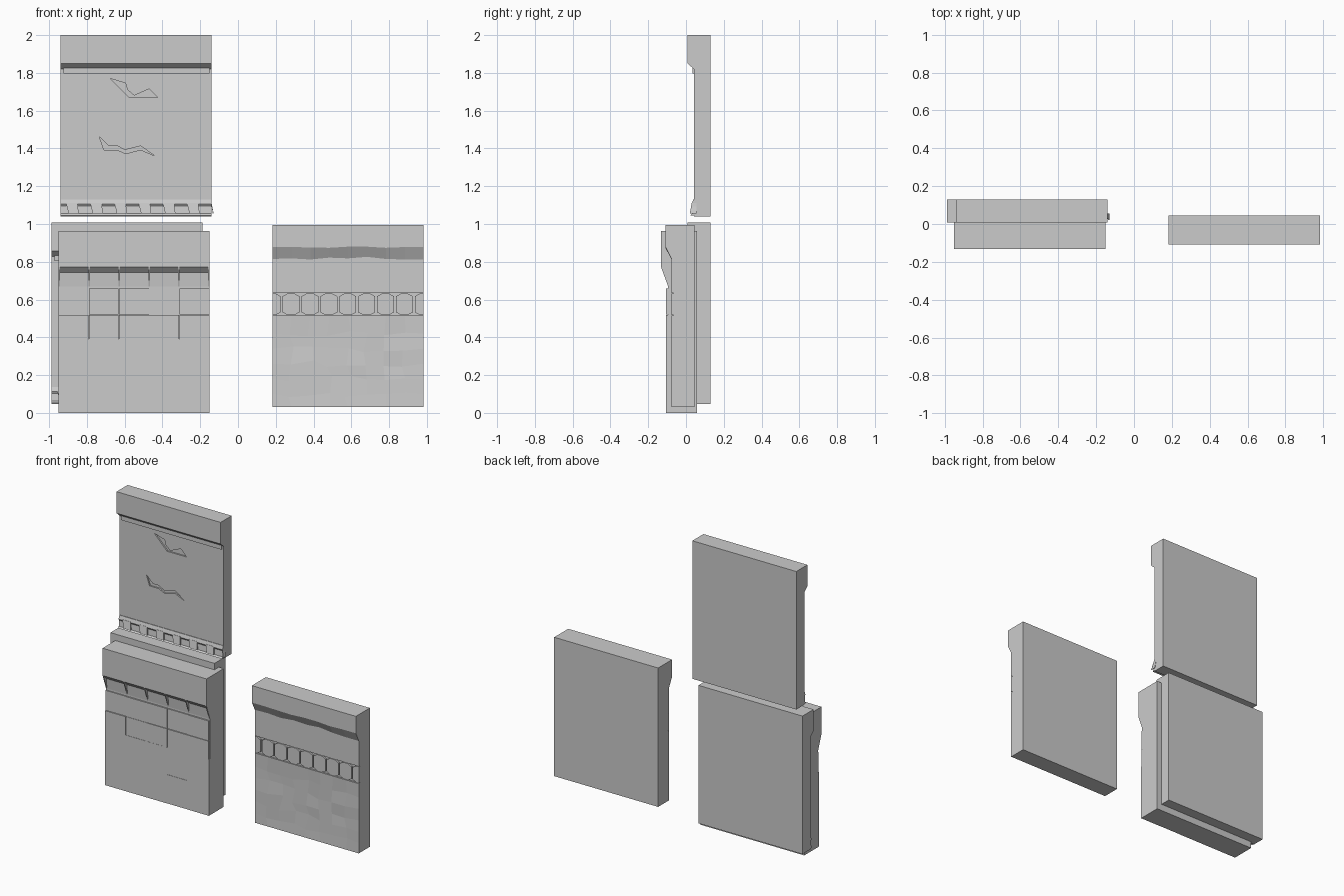
import bpy, bmesh, math, random

if "Cube" in bpy.data.objects:
    bpy.data.objects.remove(bpy.data.objects["Cube"])
random.seed(4)


def finish(name, bm):
    bmesh.ops.recalc_face_normals(bm, faces=bm.faces[:])
    me = bpy.data.meshes.new(name)
    bm.to_mesh(me)
    bm.free()
    ob = bpy.data.objects.new(name, me)
    bpy.context.collection.objects.link(ob)
    return ob


def prism(bm, front, back):
    """Close two matching loops of points into a solid."""
    a = [bm.verts.new(p) for p in front]
    b = [bm.verts.new(p) for p in back]
    n = len(a)
    bm.faces.new(a)
    bm.faces.new(b[::-1])
    for i in range(n):
        bm.faces.new((a[i], b[i], b[(i + 1) % n], a[(i + 1) % n]))


def extrude_x(bm, profile, x0, x1):
    prism(bm, [(x0, y, z) for y, z in profile], [(x1, y, z) for y, z in profile])


def extrude_y(bm, outline, y0, y1):
    prism(bm, [(x, y0, z) for x, z in outline], [(x, y1, z) for x, z in outline])


def box(bm, x0, x1, y0, y1, z0, z1):
    extrude_x(bm, [(y0, z0), (y1, z0), (y1, z1), (y0, z1)], x0, x1)


# Cracked plaster panels with a toothed skirting (upper one and lower rear one)
CRACKS = [
    [(-.675, 1.77), (-.595, 1.745), (-.585, 1.71), (-.55, 1.68),
     (-.47, 1.715), (-.425, 1.67), (-.575, 1.67)],
    [(-.735, 1.465), (-.685, 1.415), (-.64, 1.415), (-.60, 1.392),
     (-.515, 1.413), (-.44, 1.36), (-.515, 1.393), (-.595, 1.372),
     (-.64, 1.393), (-.71, 1.393)],
]


def plaster_panel(prefix, dx, dz):
    x0, x1 = -.94, -.14
    bm = bmesh.new()
    extrude_x(bm, [(.13, 1.04), (.13, 2), (.008, 2), (.008, 1.85),
                   (.042, 1.82), (.042, 1.04)], x0, x1)
    panel = finish(prefix + "_panel", bm)

    # crack cutter
    bm = bmesh.new()
    for crack in CRACKS:
        extrude_y(bm, crack, .02, .052)
    cutter = finish(prefix + "_crack_cutter", bm)
    cutter.hide_render = True
    cutter.hide_viewport = True
    mod = panel.modifiers.new("cracks", 'BOOLEAN')
    mod.operation, mod.solver, mod.object = 'DIFFERENCE', 'EXACT', cutter

    # picture strip under the ledge
    bm = bmesh.new()
    box(bm, x0 + .015, x1 - .012, .034, .06, 1.797, 1.835)
    strip = finish(prefix + "_strip", bm)

    # sloped skirting with wedge teeth
    bm = bmesh.new()
    extrude_x(bm, [(.06, 1.045), (.06, 1.13), (.038, 1.13), (.03, 1.105),
                   (.036, 1.095), (.032, 1.055), (.022, 1.045)], x0, x1)
    for i in range(7):
        c = x0 + .065 + i * .128
        hw = min(.04, x1 - c)
        prism(bm, [(c - .035, .03, 1.11), (c + min(.025, hw), .03, 1.11),
                   (c + hw * .8, .02, 1.055), (c - .022, .02, 1.055)],
              [(c - .035, .055, 1.11), (c + min(.025, hw), .055, 1.11),
               (c + hw * .8, .055, 1.055), (c - .022, .055, 1.055)])
    skirting = finish(prefix + "_skirting", bm)

    for ob in (panel, cutter, strip, skirting):
        ob.location = (dx, 0, dz)


plaster_panel("upper", 0, 0)
plaster_panel("rear", -.047, -.993)

# Brick panel: core with overhanging ledge
bm = bmesh.new()
extrude_x(bm, [(.057, 0), (.057, .962), (-.132, .962), (-.132, .772),
               (-.102, .742), (-.095, .67), (-.095, 0)], -.95, -.15)
finish("brick_panel", bm)

# Triangular brackets under the ledge
bm = bmesh.new()
for i in range(6):
    c = -.946 + i * .1584
    extrude_x(bm, [(-.132, .772), (-.09, .772), (-.09, .67), (-.095, .67)],
              c - .004, c + .004)
finish("ledge_brackets", bm)

# Brick courses with slightly different depths
bm = bmesh.new()
ROWS = [0, .2, .39, .52, .66]
SUNK = {(3, 0): .004, (3, 1): .001, (3, 2): .002, (3, 3): .004, (3, 4): .001,
        (2, 1): .002, (2, 2): .001, (1, 3): .003, (0, 3): .001}
for r in range(4):
    for c in range(5):
        y = -.106 + SUNK.get((r, c), 0)
        gap = .002 if r > 1 else 0
        box(bm, -.95 + c * .16, -.79 + c * .16 - gap, y, -.08,
            ROWS[r], ROWS[r + 1] - gap)
finish("bricks", bm)

# Worn stone panel: faceted front surface, one profile strip per column
COLS = 8
LIP = [.815, .818, .812, .822, .818, .826, .815, .812, .812]
BROW = [.878, .878, .876, .874, .880, .880, .874, .878, .878]
LEVELS = [.03, .10, .18, .26, .34, .42, .515, .515, .635, .635]
bm = bmesh.new()
loops = []
for i in range(COLS + 1):
    x = .183 + i * .1
    pts = []
    for k, z in enumerate(LEVELS):
        edge = i in (0, COLS) or k in (0, 6, 9)
        y = -.065 if k in (7, 8) else -.076 + (0 if edge else random.uniform(0, .006))
        sway = 0 if edge or k > 5 else random.uniform(-.02, .02)
        pts.append((x + sway, y, z + (sway if k < 6 else 0)))
    pts += [(x, -.076, LIP[i]), (x, -.109, BROW[i]), (x, -.109, .996),
            (x, .045, .996), (x, .045, .03)]
    loops.append([bm.verts.new(p) for p in pts])
n = len(loops[0])
for a, b in zip(loops, loops[1:]):
    for k in range(n):
        m = (k + 1) % n
        bm.faces.new((a[k], b[k], b[m], a[m]))
bm.faces.new(loops[0])
bm.faces.new(loops[-1][::-1])
finish("stone_panel", bm)

# Row of hexagonal tiles set in the recessed band, cut off at both ends
bm = bmesh.new()
for i in range(9):
    c = .178 + i * .1 + .003
    hexagon = [(-.045, -.042), (-.018, -.057), (.018, -.057), (.045, -.042),
               (.045, .042), (.018, .057), (-.018, .057), (-.045, .042)]
    pts = []
    for dx, dz in hexagon:
        p = (round(min(max(c + dx, .183), .983), 4), .575 + dz)
        if p not in pts:
            pts.append(p)
    extrude_y(bm, pts, -.076, -.05)
finish("hexagon_tiles", bm)
